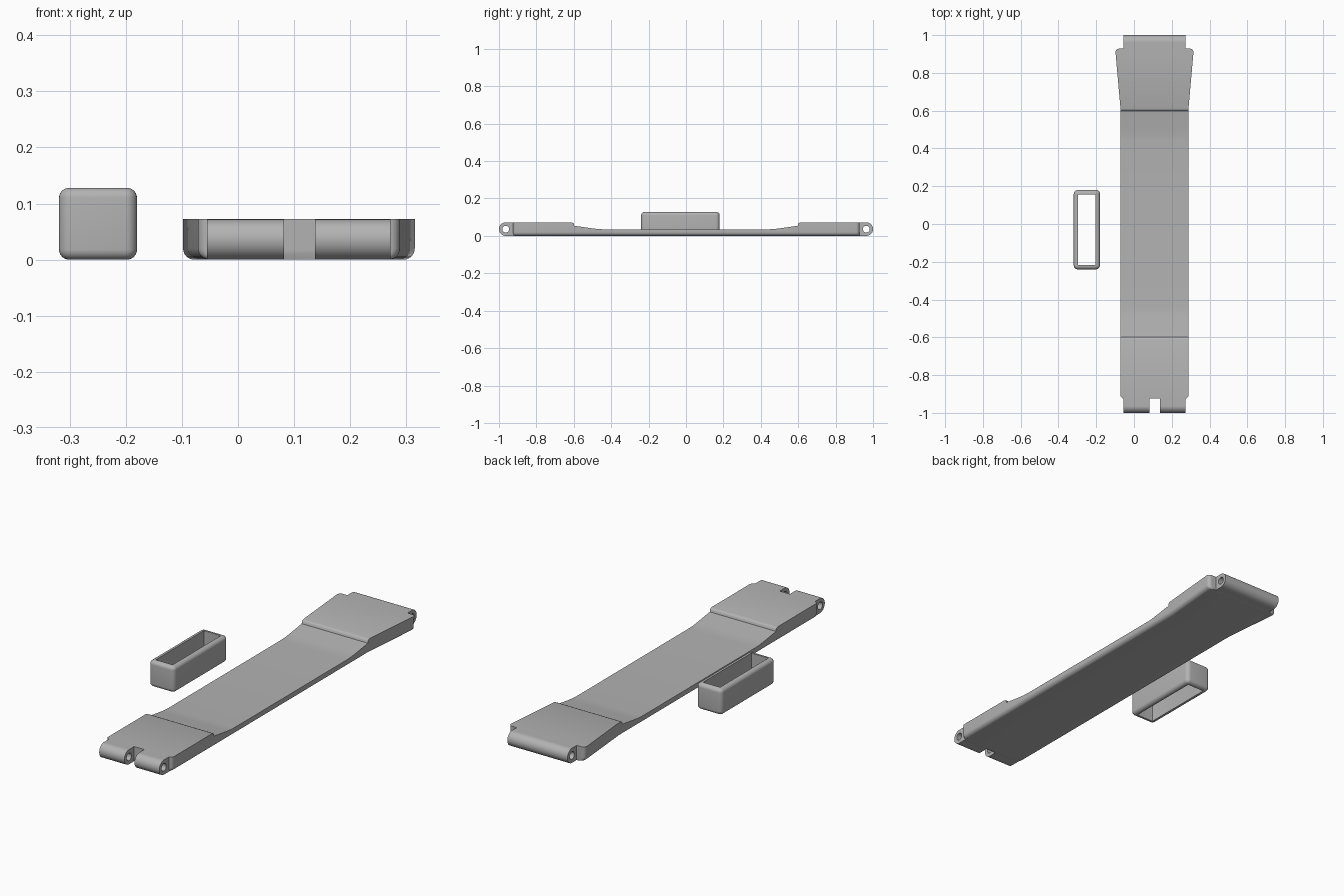
import bpy, bmesh, math

if "Cube" in bpy.data.objects:
    bpy.data.objects.remove(bpy.data.objects["Cube"])

grey = bpy.data.materials.new("grey rubber")
grey.diffuse_color = (0.45, 0.45, 0.45, 1)
grey.use_nodes = True
grey.node_tree.nodes["Principled BSDF"].inputs["Base Color"].default_value = grey.diffuse_color
CX = 0.1085      # strap centre line
TOP = 0.072      # thickness at the ends


def finish(bm, name, angle=35):
    bmesh.ops.recalc_face_normals(bm, faces=bm.faces)
    me = bpy.data.meshes.new(name)
    bm.to_mesh(me)
    bm.free()
    ob = bpy.data.objects.new(name, me)
    bpy.context.collection.objects.link(ob)
    me.materials.append(grey)
    bpy.ops.object.select_all(action='DESELECT')
    ob.select_set(True)
    bpy.context.view_layer.objects.active = ob
    bpy.ops.object.shade_smooth_by_angle(angle=math.radians(angle))
    return ob


def loft(bm, rings):
    """Join closed rings of points and cap both ends."""
    vs = [[bm.verts.new(p) for p in r] for r in rings]
    for a, b in zip(vs, vs[1:]):
        for i in range(len(a)):
            j = (i + 1) % len(a)
            bm.faces.new((a[i], a[j], b[j], b[i]))
    bm.faces.new(vs[0])
    bm.faces.new(vs[-1])


def section(y, half, top, r=0.02):
    """Strap cross-section: flat top, rounded lower corners."""
    right = [(half, top)]
    for k in range(7):
        a = math.pi / 2 * k / 6
        right.append((half - r + r * math.cos(a), r - r * math.sin(a)))
    pts = right + [(-x, z) for x, z in reversed(right)]
    return [(CX + x, y, z) for x, z in pts]


# Strap body: stations as (distance from middle, top height)
half_profile = [(0.44, 0.035), (0.47, 0.0365), (0.50, 0.040), (0.597, 0.054),
                (0.599, 0.064), (0.603, 0.069), (0.612, TOP)]
corner = 0.018


def body_end(sign, end, end_half):
    rows = [(sign * y, 0.18, z) for y, z in half_profile]
    for k in range(7):
        a = math.pi / 2 * k / 6
        rows.append((sign * (end - corner + corner * math.sin(a)),
                     end_half - corner * (1 - math.cos(a)), TOP))
    return rows


rows = body_end(-1, 0.924, 0.18)[::-1] + body_end(1, 0.928, 0.2065)
bm = bmesh.new()
loft(bm, [section(*r) for r in rows])
finish(bm, "strap_body")


def lug(name, x0, x1, sign):
    """Pin barrel with a through hole, squared off where it meets the strap."""
    n, r, hole = 48, 0.036, 0.018
    depth = r / math.tan(math.radians(30))
    bm = bmesh.new()
    outer, inner = [], []
    for i in range(n):
        a = 2 * math.pi * i / n
        c, s = math.cos(a), math.sin(a)
        d = r
        if c < -1e-6:
            d = min(depth / -c, r / max(abs(s), 1e-6))
        for ring, dist in ((outer, d), (inner, hole)):
            ring.append([bm.verts.new((x, sign * (0.964 + c * dist), r + s * dist))
                         for x in (x0, x1)])
    for i in range(n):
        j = (i + 1) % n
        o, p, q, t = outer[i], outer[j], inner[i], inner[j]
        bm.faces.new((o[0], o[1], p[1], p[0]))
        bm.faces.new((q[0], t[0], t[1], q[1]))
        for e in (0, 1):
            bm.faces.new((o[e], p[e], t[e], q[e]))
    finish(bm, name)


lug("front_lug_left", -0.055, 0.082, -1)
lug("front_lug_right", 0.137, 0.272, -1)
lug("back_lug", -0.055, 0.272, 1)

# Keeper loop: rounded block with a sharp rectangular opening
ox, oy, h, r = 0.0695, 0.21, 0.128, 0.018
ix, iy = 0.046, 0.187


def rounded(hx, hy, rad, z):
    pts = []
    for q in range(4):
        sx, sy = (1, -1, -1, 1)[q], (1, 1, -1, -1)[q]
        for k in range(7):
            a = math.pi / 2 * (q + k / 6)
            pts.append((-0.2495 + sx * (hx - rad) + rad * math.cos(a),
                        -0.03 + sy * (hy - rad) + rad * math.sin(a), z))
    return pts


rings = []
for base, start in ((r, -math.pi / 2), (h - r, 0)):
    for k in range(7):
        a = start + math.pi / 2 * k / 6
        inset = r * (1 - math.cos(a))
        rings.append(rounded(ox - inset, oy - inset, 0.021 - inset, base + r * math.sin(a)))
rings.append(rounded(ix, iy, 0.0005, h))
rings.append(rounded(ix, iy, 0.0005, 0))
bm = bmesh.new()
vs = [[bm.verts.new(p) for p in ring] for ring in rings]
for a, b in zip(vs, vs[1:] + vs[:1]):
    for i in range(len(a)):
        j = (i + 1) % len(a)
        bm.faces.new((a[i], a[j], b[j], b[i]))
finish(bm, "keeper_loop")
